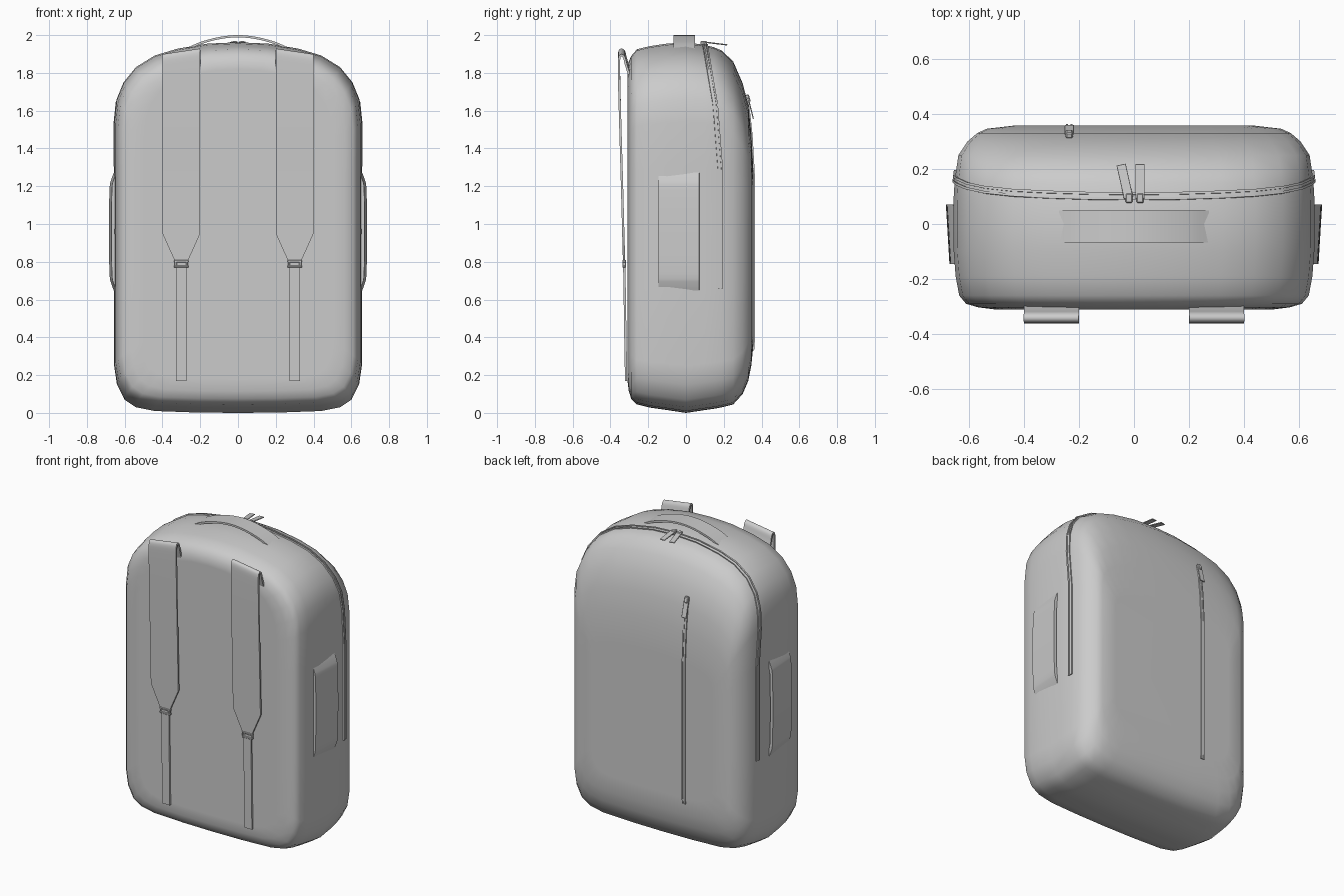
import bpy, bmesh, math
from mathutils import Vector, Matrix
from mathutils.bvhtree import BVHTree

if "Cube" in bpy.data.objects:
    bpy.data.objects.remove(bpy.data.objects["Cube"])


def finish(bm, name, angle=40):
    bmesh.ops.recalc_face_normals(bm, faces=bm.faces)
    me = bpy.data.meshes.new(name)
    bm.to_mesh(me)
    bm.free()
    ob = bpy.data.objects.new(name, me)
    bpy.context.collection.objects.link(ob)
    bpy.ops.object.select_all(action='DESELECT')
    ob.select_set(True)
    bpy.context.view_layer.objects.active = ob
    bpy.ops.object.shade_smooth_by_angle(angle=math.radians(angle))
    return ob


def loft(name, rings, angle=40):
    bm = bmesh.new()
    vs = [[bm.verts.new(p) for p in r] for r in rings]
    n = len(rings[0])
    for a, b in zip(vs, vs[1:]):
        for i in range(n):
            bm.faces.new((a[i], a[(i + 1) % n], b[(i + 1) % n], b[i]))
    bm.faces.new(vs[0])
    bm.faces.new(vs[-1])
    return finish(bm, name, angle)


def ribbon(name, pts, sides, widths, thick):
    """Flat strip swept along pts; sides give the width direction."""
    rings = []
    for i, c in enumerate(pts):
        t = pts[min(i + 1, len(pts) - 1)] - pts[max(i - 1, 0)]
        s = sides[i]
        n = t.cross(s).normalized() * thick / 2
        h = s * widths[i] / 2
        rings.append([c - h - n, c + h - n, c + h + n, c - h + n])
    return loft(name, rings)


def box(name, loc, size, rot=(0, 0, 0)):
    bm = bmesh.new()
    bmesh.ops.create_cube(bm, size=1, matrix=Matrix.Diagonal((*size, 1)))
    bmesh.ops.bevel(bm, geom=bm.edges[:], offset=min(size) * 0.2, segments=1, affect='EDGES')
    ob = finish(bm, name, 30)
    ob.location, ob.rotation_euler = loc, rot
    return ob


def lerp_table(table, x):
    for a, b in zip(table, table[1:]):
        if x <= b[0]:
            f = max(0, (x - a[0]) / (b[0] - a[0]))
            return [p + (q - p) * f for p, q in zip(a, b)]
    return list(table[-1])


def smooth(pts, steps):
    """Catmull-Rom through the points."""
    P = [Vector(p) for p in pts]
    P = [2 * P[0] - P[1]] + P + [2 * P[-1] - P[-2]]
    out = []
    for i in range(1, len(P) - 2):
        a, b, c, d = P[i - 1:i + 3]
        for k in range(steps):
            t = k / steps
            out.append(0.5 * (2 * b + (c - a) * t + (2 * a - 5 * b + 4 * c - d) * t * t
                              + (3 * b - a - 3 * c + d) * t ** 3))
    return out + [P[-2]]


# body: front outline scaled through depth sections
half = [(0, 0), (.22, .002), (.44, .01), (.54, .03), (.6, .07), (.64, .15), (.655, .25), (.655, .65),
        (.655, 1), (.655, 1.3), (.655, 1.54), (.642, 1.66), (.605, 1.75), (.54, 1.83), (.44, 1.892),
        (.32, 1.928), (.16, 1.955), (0, 1.962)]
outline = half + [(-x, z) for x, z in half[-2:0:-1]]
# y, half width, bottom, top
sections = [(-.311, .5, .18, 1.82), (-.303, .565, .115, 1.86), (-.29, .61, .075, 1.89),
            (-.26, .635, .045, 1.925), (-.19, .648, .028, 1.942), (-.1, .655, .015, 1.955),
            (0, .656, 0, 1.962), (.1, .655, .015, 1.948), (.15, .652, .022, 1.935),
            (.19, .647, .03, 1.918), (.25, .638, .045, 1.86), (.3, .605, .1, 1.745),
            (.33, .57, .17, 1.63), (.346, .535, .25, 1.48), (.357, .44, .36, 1.28)]
MID = .95


def body_point(x, z, y):
    _, w, b, t = lerp_table(sections, y)
    zz = MID + (z - MID) * ((t - MID) / (1.962 - MID) if z > MID else (MID - b) / MID)
    return Vector((x * w / .655, y, zz))


body = loft("bag_body", [[body_point(x, z, s[0]) for x, z in outline] for s in sections], 70)
tree = BVHTree.FromPolygons([v.co for v in body.data.vertices],
                            [tuple(p.vertices) for p in body.data.polygons])
body.modifiers.new("even_shading", 'WEIGHTED_NORMAL')


def surface_strip(name, pts, width, thick, axis):
    """Strip laid on the body surface."""
    P, S = [], []
    for p in pts:
        loc, n, _, _ = tree.find_nearest(p)
        P.append(loc + n * .001)
        S.append((axis - n * n.dot(axis)).normalized())
    return ribbon(name, P, S, [width] * len(P), thick)


# main zip running over the top and down both sides
zip_y = [(0, .182), (1.3, .182), (1.65, .155), (1.85, .12), (1.93, .106), (1.962, .1)]
arch = [p for p in half if p[1] >= .65]
arch = arch + [(-x, z) for x, z in arch[-2::-1]]
dense = [(a[0] + (b[0] - a[0]) * k / 4, a[1] + (b[1] - a[1]) * k / 4)
         for a, b in zip(arch, arch[1:]) for k in range(4)] + [arch[-1]]
for name, off, w, th in (("zip_tape_front", -.009, .009, .014), ("zip_teeth", 0, .01, .005),
                         ("zip_tape_rear", .009, .009, .014)):
    pts = [body_point(x, z, lerp_table(zip_y, z)[1] + off) for x, z in dense]
    surface_strip(name, pts, w, th, Vector((0, 1, 0)))

# vertical pocket zip on the rear face
ZX = -.235
for name, off, w, th in (("pocket_zip_left", -.008, .008, .012), ("pocket_zip_teeth", 0, .009, .005),
                         ("pocket_zip_right", .008, .008, .012)):
    pts = []
    for k in range(41):
        z = .33 + 1.34 * k / 40
        pts.append(tree.ray_cast(Vector((ZX + off, 1, z)), Vector((0, -1, 0)))[0])
    surface_strip(name, pts, w, th, Vector((1, 0, 0)))

# zip sliders and pull tabs
for i, (x, turn) in enumerate(((-.018, .22), (.022, 0))):
    box(f"top_slider_{i}", (x, .094, 1.957), (.026, .036, .022))
    box(f"top_pull_{i}", (x - .07 * math.sin(turn), .155, 1.956), (.034, .125, .006), (-.12, 0, turn))
box("pocket_slider", (ZX, .327, 1.665), (.026, .022, .04), (.3, 0, 0))
box("pocket_pull", (ZX, .342, 1.615), (.034, .006, .12), (.25, 0, 0))

# top carry handle
pts = smooth([(-.27, 0, 1.925), (-.2, 0, 1.957), (-.1, 0, 1.984), (0, 0, 1.994),
              (.1, 0, 1.984), (.2, 0, 1.957), (.27, 0, 1.925)], 4)
for p in pts:
    p.y = -.009
ribbon("top_handle", pts, [Vector((0, 1, 0))] * len(pts), [.115] * len(pts), .012)

for sx, tag in ((-1, "left"), (1, "right")):
    # side panel, raised off the body and tilted slightly
    pts = smooth([(sx * .642, -.037, .65), (sx * .657, -.037, .69), (sx * .665, -.037, .74),
                  (sx * .668, -.037, .96), (sx * .665, -.037, 1.18), (sx * .657, -.037, 1.23),
                  (sx * .642, -.037, 1.27)], 3)
    ribbon(f"side_panel_{tag}", pts, [Vector((sx * .06, 1, 0))] * len(pts), [.215] * len(pts), .018)

    # padded shoulder strap looping over the top
    x = sx * .3
    pts = smooth([(x, -.3, 1.80), (x, -.318, 1.86), (x, -.328, 1.897), (x, -.342, 1.908),
                  (x, -.353, 1.893), (x, -.355, 1.83), (x, -.35, 1.6), (x, -.34, 1.25),
                  (x, -.332, .95), (x, -.328, .805)], 4)
    widths = [.2 if p.z > .95 else .07 + .13 * (p.z - .805) / .145 for p in pts]
    sides = [Vector((1, 0, -sx * .15 * max(0, min(1, (p.z - 1.6) / .25)))) for p in pts]
    ribbon(f"shoulder_strap_{tag}", pts, sides, widths, .012)

    # adjuster buckle
    for z in (.775, .803):
        box(f"buckle_bar_{tag}", (x, -.327, z), (.076, .02, .012))
    for dx in (-.03, .03):
        box(f"buckle_side_{tag}", (x + dx, -.327, .789), (.012, .018, .036))

    # lower webbing
    pts = [Vector((x, y, z)) for y, z in ((-.327, .795), (-.324, .6), (-.321, .4), (-.317, .17))]
    ribbon(f"lower_webbing_{tag}", pts, [Vector((1, 0, 0))] * 4, [.055] * 4, .012)
